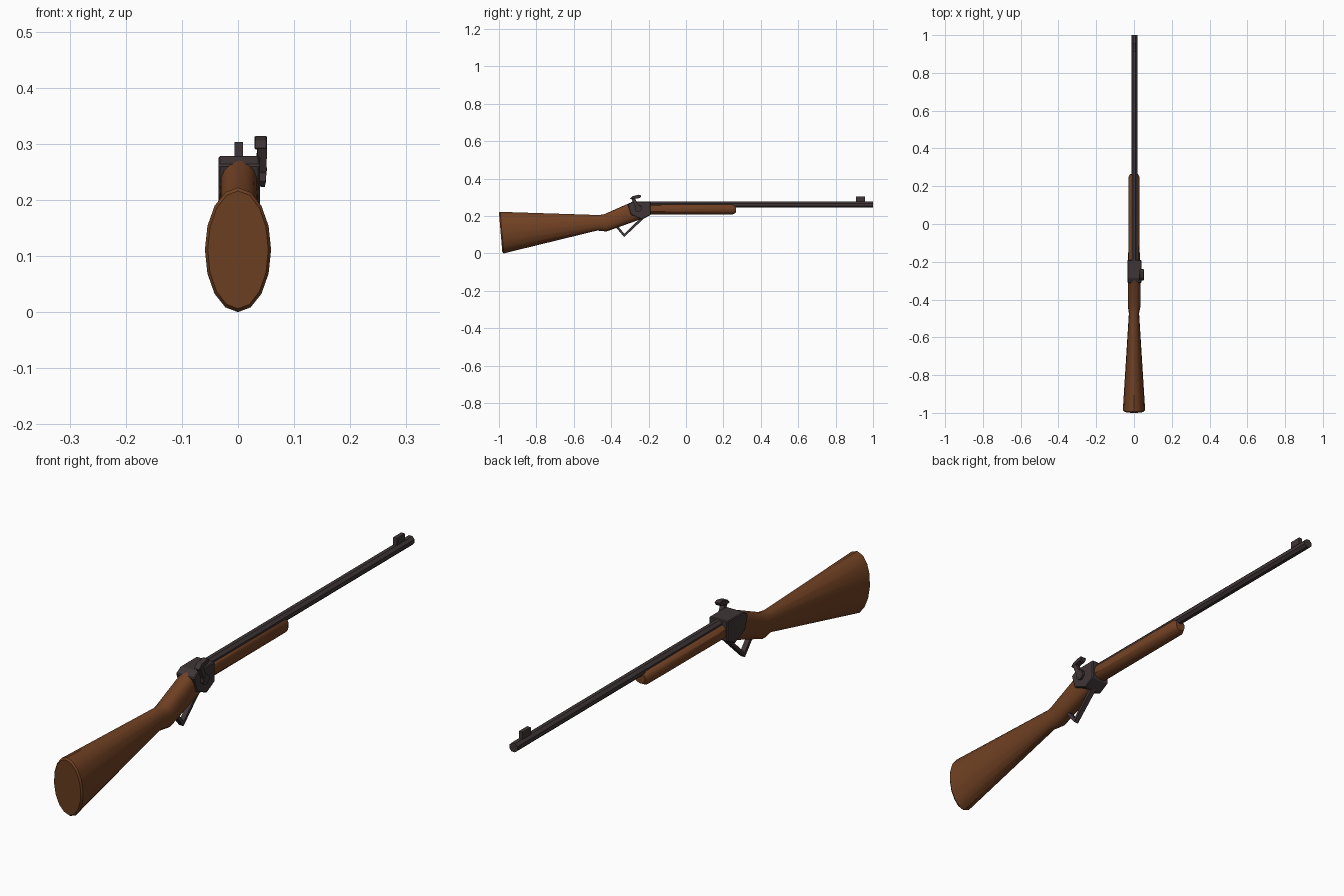
import bpy, bmesh, math
from mathutils import Vector, Matrix

if "Cube" in bpy.data.objects:
    bpy.data.objects.remove(bpy.data.objects["Cube"])


def material(name, rgb):
    m = bpy.data.materials.new(name)
    m.diffuse_color = (*rgb, 1)
    m.use_nodes = True
    m.node_tree.nodes["Principled BSDF"].inputs["Base Color"].default_value = m.diffuse_color
    return m


WOOD = material("brown wood", (0.165, 0.053, 0.017))
METAL = material("dark metal", (0.050, 0.036, 0.038))


def finish(name, bm, mat, smooth=False):
    bmesh.ops.recalc_face_normals(bm, faces=bm.faces)
    me = bpy.data.meshes.new(name)
    bm.to_mesh(me)
    bm.free()
    me.materials.append(mat)
    ob = bpy.data.objects.new(name, me)
    bpy.context.collection.objects.link(ob)
    if smooth:
        bpy.context.view_layer.objects.active = ob
        ob.select_set(True)
        bpy.ops.object.shade_smooth_by_angle(angle=math.radians(35))
        ob.select_set(False)
    return ob


def loft(name, mat, rings, sides=14, tilt=0.0):
    """Skin of oval rings, each (top y,z), (bottom y,z), half width, centre x, squareness."""
    bm = bmesh.new()
    loops = []
    for top, bot, w, cx, p in rings:
        t, b = Vector((cx, *top)), Vector((cx, *bot))
        mid, half = (t + b) / 2, (t - b) / 2
        ring = []
        for i in range(sides):
            a = 2 * math.pi * i / sides
            c, s = math.cos(a), math.sin(a)
            u = math.copysign(abs(c) ** p, c)
            v = math.copysign(abs(s) ** p, s)
            off = Matrix.Rotation(tilt, 3, 'Y') @ (half * u + Vector((w * v, 0, 0)))
            ring.append(bm.verts.new(mid + off))
        loops.append(ring)
    for r, q in zip(loops, loops[1:]):
        for i in range(sides):
            j = (i + 1) % sides
            bm.faces.new((r[i], r[j], q[j], q[i]))
    bm.faces.new(loops[0])
    bm.faces.new(loops[-1])
    return finish(name, bm, mat, True)


def plate(name, mat, profile, x0, x1, bevel=0.0):
    """Side profile (y, z) extruded across x."""
    bm = bmesh.new()
    f = bm.faces.new([bm.verts.new((x0, y, z)) for y, z in profile])
    ext = bmesh.ops.extrude_face_region(bm, geom=[f])
    bmesh.ops.translate(bm, vec=(x1 - x0, 0, 0),
                        verts=[v for v in ext['geom'] if isinstance(v, bmesh.types.BMVert)])
    if bevel:
        bmesh.ops.bevel(bm, geom=bm.edges[:], offset=bevel, segments=1, affect='EDGES')
    return finish(name, bm, mat)


def rod(name, mat, a, b, r, sides, smooth=False):
    """Prism between two points."""
    a, b = Vector(a), Vector(b)
    d = b - a
    bm = bmesh.new()
    bmesh.ops.create_cone(bm, cap_ends=True, segments=sides, radius1=r, radius2=r, depth=d.length)
    m = Matrix.Translation((a + b) / 2) @ d.to_track_quat('Z', 'Y').to_matrix().to_4x4()
    bm.transform(m @ Matrix.Rotation(math.pi / sides, 4, 'Z'))
    return finish(name, bm, mat, smooth)


# Butt, waist and grip
loft("stock", WOOD, [
    ((-1.0, 0.216), (-0.982, 0.006), 0.054, 0, 1),
    ((-0.994, 0.222), (-0.974, 0.0), 0.059, 0, 1),
    ((-0.47, 0.205), (-0.475, 0.122), 0.027, 0, 0.9),
    ((-0.44, 0.208), (-0.425, 0.117), 0.034, 0.001, 0.85),
    ((-0.30, 0.270), (-0.235, 0.185), 0.034, 0.002, 0.75)], sides=16)

# Fore stock under the barrel, rounded at the tip
loft("fore_stock", WOOD, [
    ((-0.20, 0.265), (-0.20, 0.208), 0.031, 0, 0.8),
    ((0.250, 0.265), (0.250, 0.208), 0.029, 0, 0.8),
    ((0.266, 0.256), (0.266, 0.217), 0.020, 0, 0.8)], sides=12, tilt=-0.15)

# Barrel and front sight
rod("barrel", METAL, (0.002, -0.22, 0.261), (0.002, 1.0, 0.261), 0.0175, 8)
plate("front_sight", METAL, [(0.91, 0.27), (0.957, 0.27), (0.957, 0.303), (0.91, 0.303)],
      -0.006, 0.009)

# Receiver block
plate("receiver", METAL, [(-0.312, 0.262), (-0.285, 0.278), (-0.19, 0.278), (-0.19, 0.205),
                          (-0.235, 0.181), (-0.295, 0.207)], -0.035, 0.039, 0.003)

# Lever guard: bent strap under the grip
plate("lever_guard", METAL, [(-0.382, 0.148), (-0.331, 0.087), (-0.215, 0.196), (-0.232, 0.200),
                             (-0.329, 0.104), (-0.366, 0.148)], -0.008, 0.010)

# Hammer on the right side: pivot, arm and thumb spur
rod("hammer_pivot", METAL, (0.032, -0.255, 0.242), (0.050, -0.255, 0.240), 0.019, 8)
rod("hammer_arm", METAL, (0.041, -0.255, 0.235), (0.043, -0.286, 0.300), 0.012, 4)
plate("hammer_spur", METAL, [(-0.300, 0.291), (-0.285, 0.306), (-0.250, 0.314), (-0.238, 0.309),
                             (-0.246, 0.296), (-0.280, 0.290)], 0.029, 0.052, 0.002)
